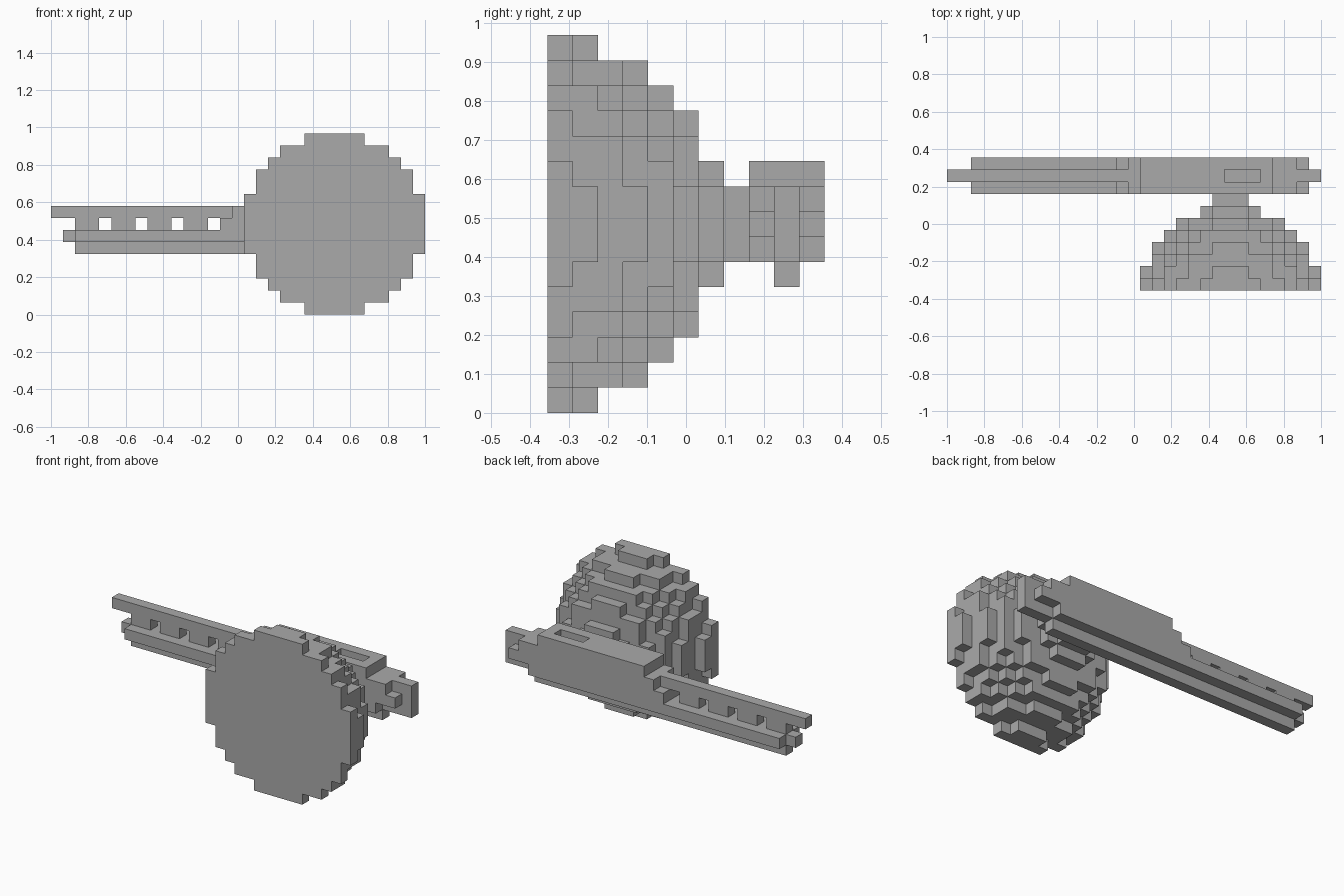
import bpy
import bmesh
from itertools import product
from mathutils import Vector

cube = bpy.data.objects.get("Cube")
if cube:
    bpy.data.objects.remove(cube, do_unlink=True)

UNIT = 2 / 31                          # one block edge
ORIGIN = Vector((-1, -5.5 * UNIT, 0))  # corner of the block grid

grey = bpy.data.materials.new("plain_grey")
grey.use_nodes = True
grey.diffuse_color = (0.4, 0.4, 0.4, 1)
grey.node_tree.nodes["Principled BSDF"].inputs["Base Color"].default_value = (0.4, 0.4, 0.4, 1)


def box(x, y, z):
    """Set of block cells; each range is (first, end)."""
    return set(product(range(*x), range(*y), range(*z)))


def build(name, cells):
    """Make one mesh from the exposed sides of the cells."""
    bm = bmesh.new()
    corners = {}

    def vert(p):
        if p not in corners:
            corners[p] = bm.verts.new(ORIGIN + Vector(p) * UNIT)
        return corners[p]

    for cell in sorted(cells):
        for axis, side in product(range(3), (0, 1)):
            near = list(cell)
            near[axis] += 2 * side - 1
            if tuple(near) in cells:
                continue
            u, v = (axis + 1) % 3, (axis + 2) % 3
            quad = []
            for a, b in ((0, 0), (1, 0), (1, 1), (0, 1)):
                p = list(cell)
                p[axis] += side
                p[u] += a
                p[v] += b
                quad.append(vert(tuple(p)))
            bm.faces.new(quad if side else quad[::-1])
    mesh = bpy.data.meshes.new(name)
    bm.to_mesh(mesh)
    bm.free()
    mesh.materials.append(grey)
    obj = bpy.data.objects.new(name, mesh)
    bpy.context.collection.objects.link(obj)


# Stepped half-ball with a flat front
build("dome", {(x, y, z) for x, y, z in box((16, 31), (0, 7), (0, 15))
               if (x - 23) ** 2 + (y + 1) ** 2 + (z - 7) ** 2 < 56})

# Short stem joining the dome to the long body
build("stem", box((22, 25), (7, 8), (6, 9)))

# Body: side plates stepped at both ends around a central core
body = box((16, 27), (8, 11), (9, 10))
body |= box((15, 29), (8, 11), (8, 9))
body |= box((14, 30), (8, 11), (7, 8))
body |= box((2, 28), (8, 11), (6, 7))
body |= box((14, 31), (9, 10), (6, 9))
body -= box((23, 26), (9, 10), (9, 10))    # slot in the top

# Thin upper rail, its spaced posts, and the lower rail with a keel
body |= box((0, 16), (9, 10), (8, 9))
body |= box((2, 14), (9, 10), (7, 8))
for x in range(4, 14, 3):
    body -= box((x, x + 1), (9, 10), (7, 8))
body |= box((1, 16), (9, 10), (6, 7))
body |= box((2, 28), (9, 10), (5, 6))
body |= box((14, 16), (8, 11), (7, 8)) - box((13, 14), (8, 11), (7, 8))
build("long_body", body)
